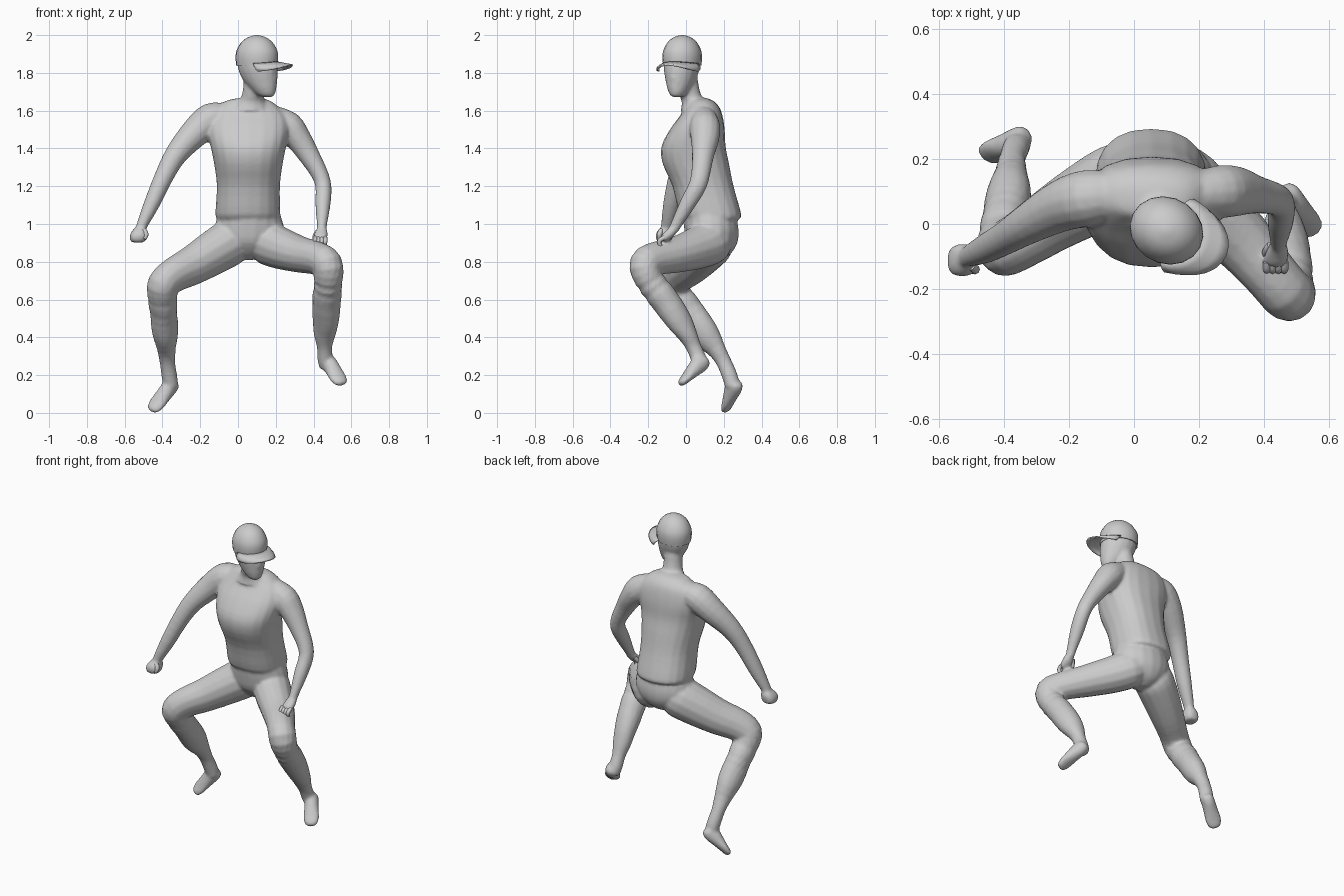
import bpy, bmesh, math
from mathutils import Vector, Matrix


def finish(name, bm, angle=50):
    bmesh.ops.recalc_face_normals(bm, faces=bm.faces)
    me = bpy.data.meshes.new(name)
    bm.to_mesh(me)
    bm.free()
    ob = bpy.data.objects.new(name, me)
    bpy.context.collection.objects.link(ob)
    bpy.ops.object.select_all(action='DESELECT')
    ob.select_set(True)
    bpy.context.view_layer.objects.active = ob
    bpy.ops.object.shade_smooth_by_angle(angle=math.radians(angle))
    return ob


def spline(pts, k):
    # Catmull-Rom through rows of (x, y, z, half width, half depth)
    P = [Vector(p) for p in pts]
    P = [P[0]] + P + [P[-1]]
    out = []
    for i in range(1, len(P) - 2):
        a, b, c, d = P[i - 1:i + 3]
        for j in range(k):
            t = j / k
            out.append(0.5 * (2 * b + (c - a) * t + (2 * a - 5 * b + 4 * c - d) * t * t
                              + (3 * b - a - 3 * c + d) * t ** 3))
    return out + [P[-2]]


def loft(name, pts, ref=(0, 1, 0), flat=False, sides=14, k=3, power=1.0, matrix=None):
    # elliptical rings swept along a path; ref sets the depth axis of each ring
    rows = spline(pts, k)
    ctr = [Vector(r[:3]) for r in rows]
    ref = Vector(ref)
    bm = bmesh.new()
    rings = []
    for i, r in enumerate(rows):
        t = Vector((0, 0, 1)) if flat else \
            (ctr[min(i + 1, len(ctr) - 1)] - ctr[max(i - 1, 0)]).normalized()
        v = (ref - t * ref.dot(t)).normalized()
        u = v.cross(t)
        ring = []
        for s in range(sides):
            a = 2 * math.pi * s / sides
            c, d = math.cos(a), math.sin(a)
            c = math.copysign(abs(c) ** power, c)
            d = math.copysign(abs(d) ** power, d)
            ring.append(bm.verts.new(ctr[i] + u * c * max(r[3], .003) + v * d * max(r[4], .003)))
        rings.append(ring)
    for p, q in zip(rings, rings[1:]):
        for s in range(sides):
            n = (s + 1) % sides
            bm.faces.new((p[s], p[n], q[n], q[s]))
    bm.faces.new(rings[0])
    bm.faces.new(rings[-1])
    if matrix:
        bm.transform(matrix)
    return finish(name, bm)


skin = []   # parts fused into one body at the end

# torso with a slightly overhanging hem
skin.append(loft("torso", [
    (.055, .140, 1.025, .160, .140), (.052, .130, 1.05, .172, .163),
    (.055, .090, 1.20, .167, .162), (.055, .052, 1.32, .182, .176),
    (.055, .040, 1.41, .200, .170), (.055, .060, 1.50, .217, .145),
    (.055, .080, 1.57, .205, .114), (.050, .088, 1.62, .165, .088),
    (.055, .080, 1.655, .110, .060), (.06, .07, 1.668, .04, .03)],
    flat=True, sides=20, power=.85))

# hips
skin.append(loft("hips", [
    (.05, .14, .81, .03, .04), (.05, .145, .84, .09, .09), (.055, .14, .90, .165, .133),
    (.06, .135, .97, .185, .145), (.06, .122, 1.05, .165, .142)], flat=True, sides=18))

# neck
skin.append(loft("neck", [
    (.06, .06, 1.60, .12, .09), (.07, .045, 1.645, .076, .068), (.08, .02, 1.69, .058, .058),
    (.09, .0, 1.80, .058, .058)], flat=True))


# head, cap and brim are built facing +x and then turned
def turn(deg):
    return Matrix.Translation((.1, -.02, 0)) @ Matrix.Rotation(math.radians(deg), 4, 'Z')


skin.append(loft("head", [
    (.062, 0, 1.672, .022, .018), (.055, 0, 1.682, .046, .038), (.040, 0, 1.715, .070, .058),
    (.020, 0, 1.76, .094, .076), (.008, 0, 1.81, .107, .090), (0, 0, 1.86, .108, .095),
    (0, 0, 1.90, .10, .09)], flat=True, sides=16, matrix=turn(-27)))
skin.append(loft("nose", [
    (.104, 0, 1.80, .008, .010), (.106, 0, 1.77, .014, .014), (.098, 0, 1.752, .012, .014)],
    flat=True, sides=8, matrix=turn(-27)))
loft("cap", [
    (0, 0, 1.838, .112, .098), (0, 0, 1.88, .116, .102), (0, 0, 1.92, .110, .097),
    (0, 0, 1.96, .086, .077), (0, 0, 1.985, .055, .05), (0, 0, 1.997, .022, .02),
    (0, 0, 2.0, .004, .004)], flat=True, sides=18, matrix=turn(-27))

bm = bmesh.new()
rows = []
for j in range(4):
    f = j / 3
    row = []
    for i in range(13):
        a = math.radians(-80 + 160 * i / 12)
        x = .105 * math.cos(a) + f * .094 * math.cos(a) ** .6
        y = math.sin(a) * (.098 + .022 * math.sin(f * math.pi * .75))
        z = 1.858 - .016 * f - .026 * f * math.sin(a) ** 2 - .010 * math.sin(a) ** 2
        row.append(bm.verts.new((x, y, z)))
    rows.append(row)
for p, q in zip(rows, rows[1:]):
    for i in range(12):
        bm.faces.new((p[i], p[i + 1], q[i + 1], q[i]))
bm.transform(turn(-22))
m = finish("cap_brim", bm).modifiers.new("thickness", 'SOLIDIFY')
m.thickness, m.offset = .008, 0

# arms
skin.append(loft("right_arm", [
    (-.06, .09, 1.575, .065, .07), (-.14, .08, 1.555, .088, .088),
    (-.225, .055, 1.485, .079, .080), (-.325, .0, 1.372, .061, .063),
    (-.39, -.04, 1.255, .051, .053), (-.455, -.075, 1.11, .043, .046),
    (-.51, -.10, .99, .029, .033), (-.52, -.105, .965, .026, .03)]))
skin.append(loft("left_arm", [
    (.19, .095, 1.565, .065, .065), (.265, .10, 1.515, .082, .082),
    (.32, .10, 1.45, .069, .076), (.375, .09, 1.365, .057, .059),
    (.43, .078, 1.27, .046, .051), (.452, .06, 1.20, .043, .048),
    (.45, .01, 1.11, .041, .043), (.445, -.045, 1.01, .029, .031),
    (.443, -.065, .97, .025, .028)]))

# closed right hand
skin.append(loft("right_hand", [
    (-.513, -.10, .985, .026, .028), (-.522, -.106, .965, .038, .044),
    (-.527, -.112, .94, .046, .050), (-.53, -.112, .915, .042, .045),
    (-.53, -.112, .902, .030, .034)], flat=True, power=.75))
loft("right_thumb", [
    (-.50, -.13, .97, .013, .013), (-.487, -.14, .945, .014, .014),
    (-.495, -.145, .92, .009, .009)], sides=8)

# left hand with curled fingers resting on the thigh
skin.append(loft("left_hand", [
    (.444, -.06, .98, .024, .024), (.441, -.085, .95, .036, .026),
    (.436, -.115, .925, .036, .022), (.434, -.125, .915, .026, .014)], ref=(0, -.5, .8)))
for i in range(4):
    x = .408 + .018 * i
    loft(f"left_finger_{i + 1}", [
        (x, -.115, .928, .012, .012), (x, -.140, .912, .012, .012),
        (x - .003, -.138, .89, .010, .010), (x - .004, -.12, .87, .006, .006)],
        ref=(1, 0, 0), sides=8)
loft("left_thumb", [
    (.42, -.065, .96, .012, .012), (.406, -.085, .93, .013, .013),
    (.405, -.105, .90, .007, .007)], sides=8)

# thighs and calves
skin.append(loft("right_leg", [
    (.04, .15, .93, .08, .08), (-.03, .135, .908, .118, .125), (-.12, .09, .855, .115, .123),
    (-.24, .02, .782, .100, .109), (-.34, -.045, .730, .087, .098),
    (-.395, -.073, .680, .084, .090), (-.40, -.045, .620, .081, .080),
    (-.393, .03, .520, .080, .073), (-.384, .10, .420, .077, .067),
    (-.378, .165, .330, .052, .048), (-.374, .20, .270, .041, .041),
    (-.364, .23, .200, .042, .042), (-.355, .248, .140, .040, .040)], ref=(0, -.6, .8)))
skin.append(loft("left_leg", [
    (.07, .16, .92, .08, .08), (.14, .135, .908, .112, .120), (.22, .06, .873, .110, .113),
    (.33, -.05, .838, .097, .097), (.42, -.155, .818, .084, .090),
    (.472, -.215, .787, .083, .087), (.478, -.197, .710, .080, .078),
    (.470, -.115, .600, .077, .077), (.465, -.045, .500, .075, .067),
    (.459, .005, .420, .060, .053), (.458, .04, .350, .041, .041),
    (.462, .07, .280, .041, .042), (.468, .085, .240, .036, .036)], ref=(0, -.6, .8)))


# feet from heel to toe
def foot(name, heel, toe, up):
    h, t = Vector(heel), Vector(toe)
    d = (t - h).normalized()
    n = Vector(up)
    n = (n - d * n.dot(d)).normalized()
    shape = [(0, .012, .020, .020), (.08, .012, .036, .038), (.25, .016, .041, .048),
             (.5, .008, .044, .038), (.76, -.002, .048, .026), (.93, -.008, .038, .020),
             (1, -.01, .020, .012)]
    skin.append(loft(name, [(*(h.lerp(t, f) + n * o), a, b) for f, o, a, b in shape], ref=n))


foot("right_foot", (-.328, .283, .155), (-.462, .200, .016), (-.03, -.30, .42))
foot("left_foot", (.460, .118, .272), (.552, -.037, .160), (-.02, -.1, .45))

# fuse the overlapping parts into one smooth body
bpy.ops.object.select_all(action='DESELECT')
for ob in skin:
    bpy.context.view_layer.objects.active = ob
    for m in list(ob.modifiers):
        bpy.ops.object.modifier_apply(modifier=m.name)
    ob.select_set(True)
bpy.context.view_layer.objects.active = body = skin[0]
bpy.ops.object.join()
body.name = body.data.name = "body"
m = body.modifiers.new("fuse", 'REMESH')
m.mode, m.voxel_size, m.use_smooth_shade = 'VOXEL', .009, True
m = body.modifiers.new("soften", 'SMOOTH')
m.factor, m.iterations = .5, 6
